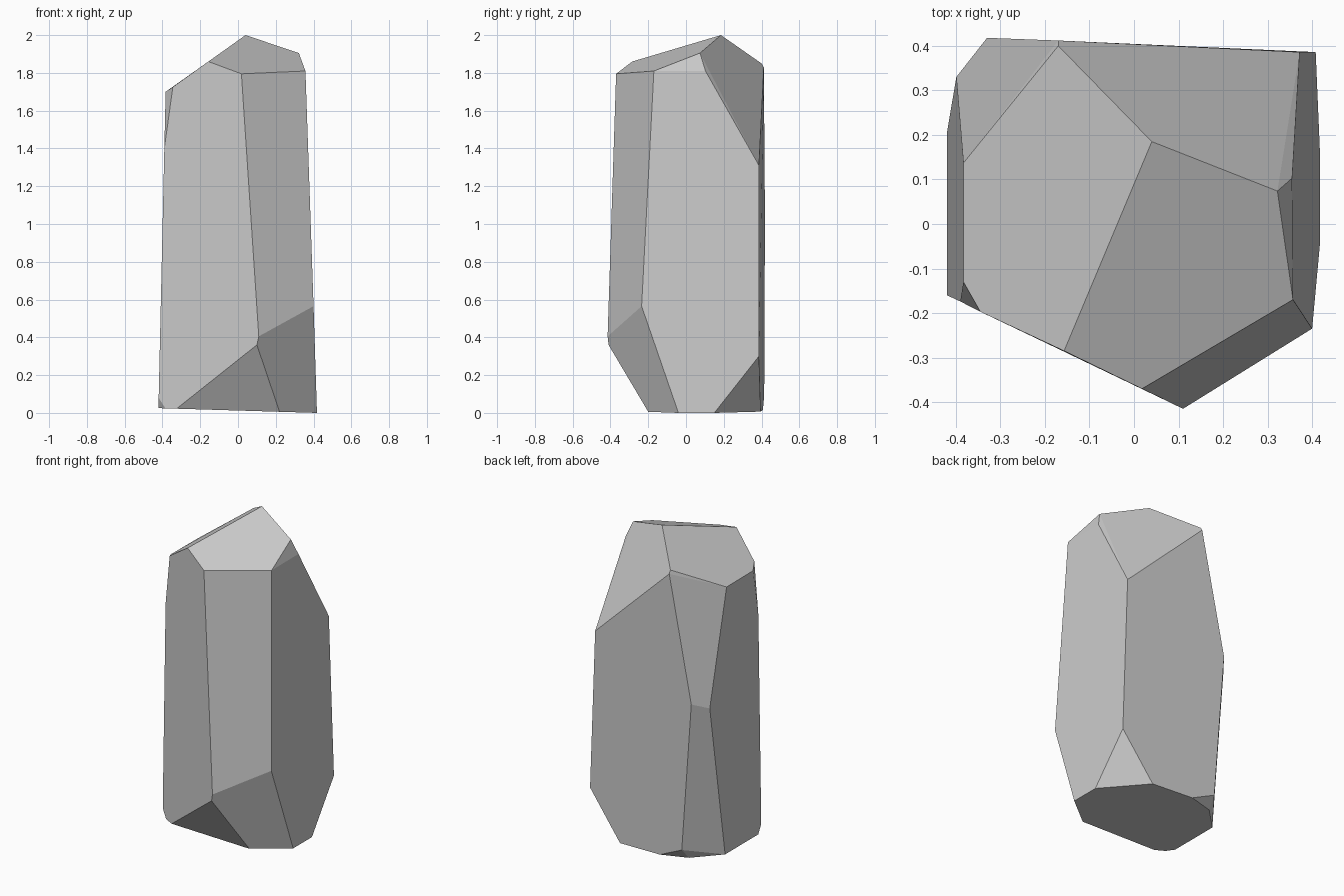
import bpy, bmesh, math

if "Cube" in bpy.data.objects:
    bpy.data.objects.remove(bpy.data.objects["Cube"])

# Corners of the faceted stone, grouped by level
crown = [(.04, .185, 2.0), (.322, .074, 1.905), (.355, .103, 1.81), (.357, -.17, 1.81),
         (.018, -.37, 1.795), (-.157, -.285, 1.86), (-.345, -.197, 1.725),
         (-.383, -.13, 1.70), (-.383, .137, 1.698), (-.17, .40, 1.85), (-.17, .412, 1.83)]
waist = [(.372, .386, 1.31), (-.39, -.174, 1.40), (-.399, .33, 1.0), (-.33, .418, 1.04),
         (.40, -.235, .565), (.11, -.415, .405), (.10, -.41, .36), (.408, .386, .30)]
low_chips = [(-.26, .414, .09), (-.42, -.16, .08)]
base = [(.418, -.04), (.418, .15), (.19, .395), (-.10, .407), (-.27, .355), (-.42, .205),
        (-.42, -.13), (-.385, -.176), (-.325, -.206), (.22, -.20)]
# The underside tilts very slightly
base = [(x, y, .0125 - .03 * x) for x, y in base]

# Wrap the corners in a convex shell and merge coplanar triangles into facets
bm = bmesh.new()
for p in crown + waist + low_chips + base:
    bm.verts.new(p)
hull = bmesh.ops.convex_hull(bm, input=bm.verts)
loose = {v for v in hull["geom_interior"] + hull["geom_unused"]
         if isinstance(v, bmesh.types.BMVert) and not v.link_faces}
bmesh.ops.delete(bm, geom=list(loose), context='VERTS')
bmesh.ops.dissolve_limit(bm, angle_limit=math.radians(3), verts=bm.verts, edges=bm.edges)
bmesh.ops.recalc_face_normals(bm, faces=bm.faces)

mesh = bpy.data.meshes.new("faceted_stone")
bm.to_mesh(mesh)
bm.free()
stone = bpy.data.objects.new("faceted_stone", mesh)
bpy.context.collection.objects.link(stone)
